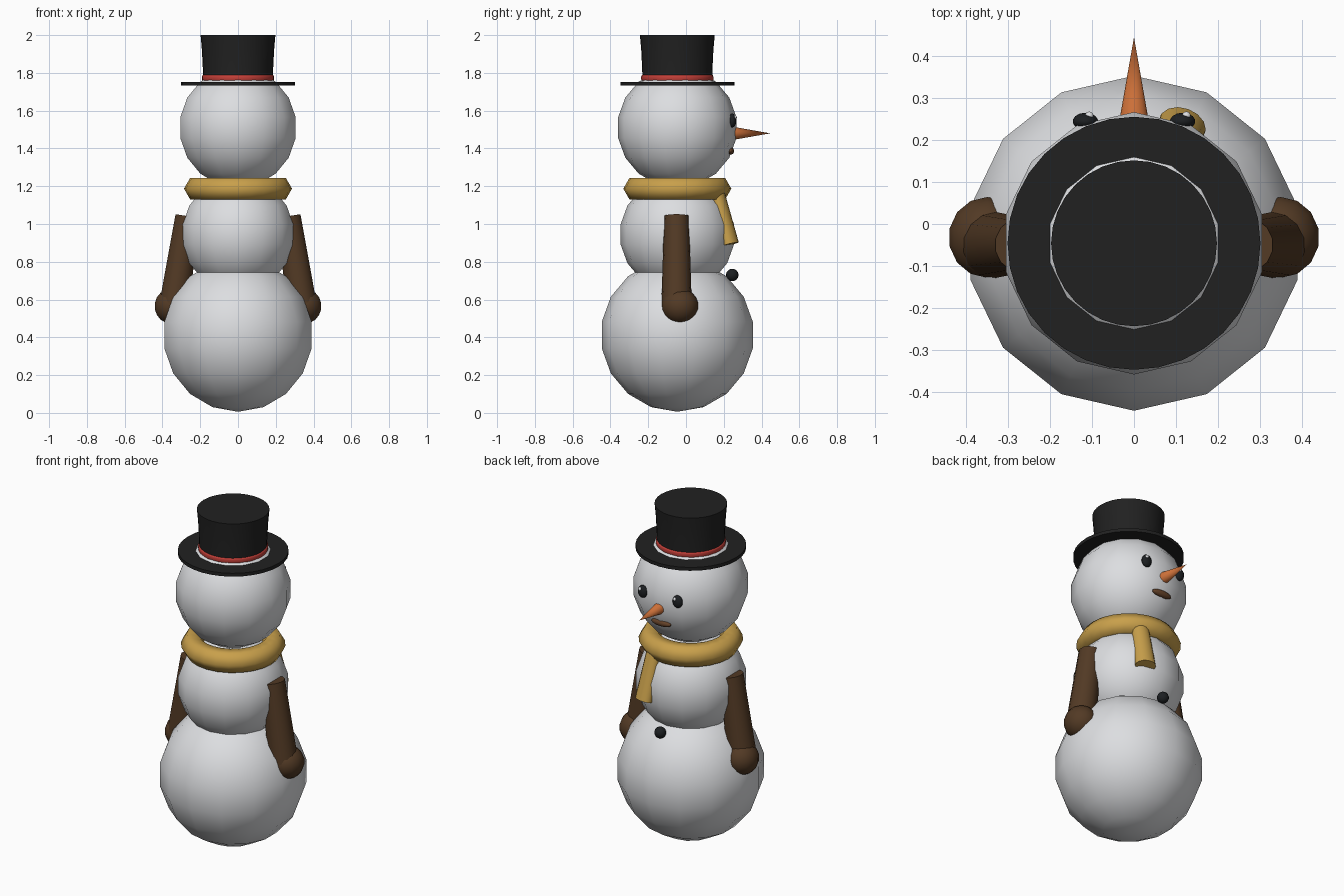
import bpy, bmesh
from math import sin, cos, pi, radians
from mathutils import Vector, Matrix

cube = bpy.data.objects.get("Cube")
if cube:
    bpy.data.objects.remove(cube, do_unlink=True)

AXIS_Y = -0.046  # body axis


def material(name, rgb):
    m = bpy.data.materials.new(name)
    m.use_nodes = True
    m.diffuse_color = (*rgb, 1)
    bsdf = next(n for n in m.node_tree.nodes if n.type == 'BSDF_PRINCIPLED')
    bsdf.inputs["Base Color"].default_value = (*rgb, 1)
    bsdf.inputs["Roughness"].default_value = 0.6
    return m


snow = material("snow white", (0.72, 0.73, 0.75))
black = material("hat black", (0.015, 0.015, 0.015))
coal = material("coal black", (0.012, 0.014, 0.016))
red = material("band red", (0.55, 0.05, 0.04))
gold = material("scarf gold", (0.58, 0.35, 0.07))
wood = material("wood brown", (0.085, 0.042, 0.018))
orange = material("carrot orange", (0.60, 0.16, 0.04))
lip = material("mouth brown", (0.13, 0.055, 0.022))


def lathe(name, profile, mat, loc, sides=14, closed=False, rot=None, scale=(1, 1, 1), angle=180):
    """Spin a (radius, height) profile about local z."""
    bm = bmesh.new()
    rings = []
    for r, z in profile:
        rings.append([bm.verts.new((r * cos(pi / 2 + 2 * pi * k / sides),
                                    r * sin(pi / 2 + 2 * pi * k / sides), z))
                      for k in range(sides)])
    pairs = list(zip(rings, rings[1:]))
    if closed:
        pairs.append((rings[-1], rings[0]))
    for a, b in pairs:
        for k in range(sides):
            j = (k + 1) % sides
            bm.faces.new((a[k], a[j], b[j], b[k]))
    if not closed:
        for ring, (r, z) in ((rings[0], profile[0]), (rings[-1], profile[-1])):
            if r > 0:
                bm.faces.new(ring)
    bmesh.ops.remove_doubles(bm, verts=bm.verts, dist=1e-5)
    bmesh.ops.recalc_face_normals(bm, faces=bm.faces)
    mesh = bpy.data.meshes.new(name)
    bm.to_mesh(mesh)
    bm.free()
    mesh.materials.append(mat)
    ob = bpy.data.objects.new(name, mesh)
    bpy.context.collection.objects.link(ob)
    turn = rot.to_4x4() if rot else Matrix()
    ob.matrix_world = Matrix.Translation(loc) @ turn @ Matrix.Diagonal((*scale, 1))
    bpy.ops.object.select_all(action='DESELECT')
    ob.select_set(True)
    bpy.context.view_layer.objects.active = ob
    if angle < 180:
        bpy.ops.object.shade_smooth_by_angle(angle=radians(angle))
    else:
        bpy.ops.object.shade_smooth()
    return ob


def ball(name, loc, size, mat, sides=14, rings=9, rot=None):
    prof = [(sin(pi * i / rings) if 0 < i < rings else 0, -cos(pi * i / rings))
            for i in range(rings + 1)]
    return lathe(name, prof, mat, loc, sides, rot=rot, scale=size)


def limb(name, start, end, r1, r2, mat, sides=14, flat=1, spin=0):
    """Tapered tube between two points, optionally flattened."""
    a, b = Vector(start), Vector(end)
    d = b - a
    rot = Vector((0, 0, -1)).rotation_difference(d).to_matrix() @ Matrix.Rotation(spin, 3, 'Z')
    return lathe(name, [(r1, 0), (r2, -d.length)], mat, a, sides,
                 rot=rot, scale=(1, flat, 1), angle=40)


# Snow balls
for name, z, r in (("lower_ball", 0.412, 0.406), ("middle_ball", 0.945, 0.305), ("head", 1.51, 0.318)):
    ball(name, (0, AXIS_Y, z), (r, r, r), snow)

# Hat
lathe("hat_brim", [(0.302, -0.01), (0.302, 0.01)], black, (0, AXIS_Y, 1.742), 32, angle=40)
lathe("hat_crown", [(0.184, 1.74), (0.186, 1.82), (0.191, 1.92), (0.198, 2.0)],
      black, (0, AXIS_Y, 0), 32, angle=40)
lathe("hat_band", [(0.188, 1.757), (0.191, 1.765), (0.191, 1.78), (0.188, 1.788)],
      red, (0, AXIS_Y, 0), 32)

# Scarf
ring = [(0.22 + 0.066 * cos(pi * k / 3), 0.066 * sin(pi * k / 3)) for k in range(6)]
lathe("scarf_ring", ring, gold, (0, AXIS_Y, 1.187), 24, closed=True)
limb("scarf_tail", (0.095, 0.165, 1.17), (0.115, 0.235, 0.893), 0.048, 0.058, gold,
     flat=0.75, spin=radians(-20))

# Face
lathe("nose", [(0.038, 0), (0, 0.216)], orange, (0, 0.23, 1.48), 16,
      rot=Matrix.Rotation(-pi / 2, 3, 'X'), angle=60)
ball("mouth", (0, 0.235, 1.387), (0.065, 0.02, 0.02), lip,
     rot=Matrix.Rotation(radians(-20), 3, 'X'))
for s, side in ((1, "left"), (-1, "right")):
    ball(side + "_eye", (s * 0.116, 0.245, 1.548), (0.031, 0.021, 0.037), coal)
    ball(side + "_eye_glint", (s * 0.116 + 0.009, 0.258, 1.565), (0.011, 0.011, 0.011), snow, 10, 7)

# Button
ball("button", (0, 0.245, 0.73), (0.033, 0.033, 0.033), coal)

# Arms
for s, side in ((1, "left"), (-1, "right")):
    limb(side + "_arm", (s * 0.267, -0.05, 1.042), (s * 0.337, -0.05, 0.58), 0.066, 0.08, wood)
    ball(side + "_hand", (s * 0.35, -0.032, 0.565), (0.094, 0.098, 0.094), wood)
